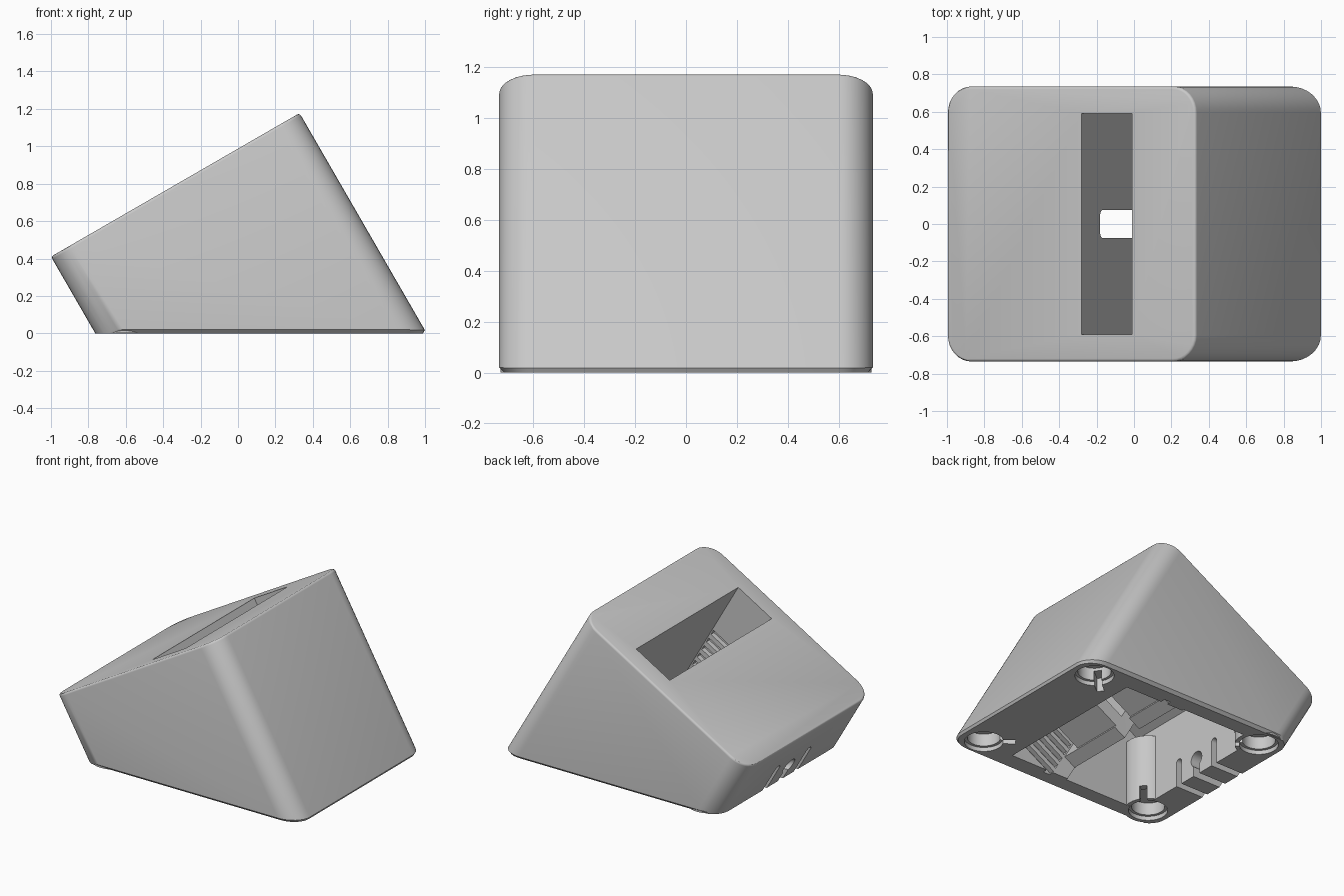
import bpy, bmesh, math
from mathutils import Matrix, Vector

cube = bpy.data.objects.get("Cube")
if cube:
    bpy.data.objects.remove(cube, do_unlink=True)

grey = bpy.data.materials.new("light_grey")
grey.use_nodes = True
grey.diffuse_color = (0.58, 0.58, 0.58, 1)
grey.node_tree.nodes["Principled BSDF"].inputs["Base Color"].default_value = (0.58, 0.58, 0.58, 1)

# Tilted frame: u runs up the sloped top, v is the top's normal
TILT = Matrix.Translation((-1, 0, 0.41)) @ Matrix.Rotation(math.radians(-30), 4, 'Y')
FLAT = Matrix.Identity(4)


def finish(name, bm, frame=FLAT):
    bmesh.ops.transform(bm, matrix=frame, verts=bm.verts)
    bmesh.ops.recalc_face_normals(bm, faces=bm.faces)
    mesh = bpy.data.meshes.new(name)
    bm.to_mesh(mesh)
    bm.free()
    mesh.materials.append(grey)
    obj = bpy.data.objects.new(name, mesh)
    bpy.context.collection.objects.link(obj)
    return obj


def box_bm(lo, hi):
    bm = bmesh.new()
    bmesh.ops.create_cube(bm, size=1)
    for v in bm.verts:
        v.co = Vector([(a + b) / 2 + c * (b - a) for a, b, c in zip(lo, hi, v.co)])
    return bm


def box(name, lo, hi, frame=FLAT, axis=None, radius=0):
    bm = box_bm(lo, hi)
    if axis is not None:
        round_edges(bm, axis, radius)
    return finish(name, bm, frame)


def round_edges(bm, axis, radius):
    along = [e for e in bm.edges
             if abs((e.verts[0].co - e.verts[1].co).normalized()[axis]) > 0.9]
    bmesh.ops.bevel(bm, geom=along, offset=radius, segments=8, profile=0.5, affect='EDGES')


def cylinder(name, radius, depth, matrix):
    bm = bmesh.new()
    bmesh.ops.create_cone(bm, cap_ends=True, segments=40, radius1=radius, radius2=radius, depth=depth)
    return finish(name, bm, matrix)


def prism(name, points, half_width):
    bm = bmesh.new()
    face = bm.faces.new([bm.verts.new((x, -half_width, z)) for x, z in points])
    out = bmesh.ops.extrude_face_region(bm, geom=[face])["geom"]
    moved = [g for g in out if isinstance(g, bmesh.types.BMVert)]
    bmesh.ops.translate(bm, verts=moved, vec=(0, 2 * half_width, 0))
    return finish(name, bm)


def combine(target, tool, operation):
    mod = target.modifiers.new(tool.name, 'BOOLEAN')
    mod.object, mod.operation, mod.solver = tool, operation, 'EXACT'
    bpy.context.view_layer.objects.active = target
    bpy.ops.object.modifier_apply(modifier=mod.name)
    bpy.data.objects.remove(tool, do_unlink=True)


def cut(tool):
    combine(body, tool, 'DIFFERENCE')


def add(tool):
    combine(body, tool, 'UNION')


def tilted(u, v):
    p = TILT @ Vector((u, 0, v))
    return p.x, p.z


# Wedge body: tilted rounded block sliced level at the ground
bm = box_bm((0, -0.735, -1.7), (1.535, 0.735, 0))
round_edges(bm, 2, 0.14)
rim = [e for e in bm.edges if all(abs(v.co.z) < 1e-5 for v in e.verts)]
bmesh.ops.bevel(bm, geom=rim, offset=0.015, segments=3, profile=0.5, affect='EDGES')
bmesh.ops.transform(bm, matrix=TILT, verts=bm.verts)
bmesh.ops.bisect_plane(bm, geom=bm.verts[:] + bm.edges[:] + bm.faces[:],
                       plane_co=(0, 0, 0), plane_no=(0, 0, 1), clear_inner=True)
bmesh.ops.holes_fill(bm, edges=[e for e in bm.edges if e.is_boundary], sides=0)
bmesh.ops.recalc_face_normals(bm, faces=bm.faces)
bm.normal_update()
foot = [e for e in bm.edges if all(abs(v.co.z) < 1e-4 for v in e.verts)
        and max(f.normal.z for f in e.link_faces) > -0.2]
bmesh.ops.bevel(bm, geom=foot, offset=0.02, segments=1, affect='EDGES')
body = finish("dock_body", bm)

# Hollow underside beside the slot, then the slot itself
SLOT0, SLOT1 = 0.83, 1.143
cut(prism("hollow", [(-0.54, -0.1), (-0.54, 0.54), tilted(0.73, -0.12), tilted(0.73, -1.01)], 0.605))
cut(box("slot", (SLOT0, -0.59, -1.4), (SLOT1, 0.59, 0.1), TILT))
cut(box("slot_outlet", (0.6, -0.59, -1.5), (SLOT1, 0.59, -0.77), TILT))

# Shelf the device rests on
add(box("shelf", (SLOT0 - 0.06, -0.47, -0.75), (SLOT0 + 0.2, 0.47, -0.65), TILT))

# Cable notch through the slot wall and the shelf
cut(box("cable_notch", (0.68, -0.075, -1.4), (SLOT1 - 0.02, 0.075, -0.2), TILT, 0, 0.03))

# Grooved slot ends
for side in (-1, 1):
    for i in range(8):
        y0, y1 = sorted((side * 0.56, side * 0.625))
        v = -0.42 - i * 0.075
        cut(box("groove", (SLOT0 + 0.01, y0, v - 0.04), (SLOT1 - 0.01, y1, v), TILT))

# Corner bosses in the hollow
for side in (-1, 1):
    add(cylinder("boss", 0.16, 0.48, Matrix.Translation((-0.6, side * 0.57, 0.241))))

# Round foot recesses with a slit pointing inwards
for x in (-0.6, 0.82):
    for y in (-0.57, 0.57):
        place = Matrix.Translation((x, y, 0))
        cut(cylinder("recess", 0.13, 0.06, place))
        cut(cylinder("recess_core", 0.11, 0.24, place))
        angle = math.atan2(-y, 0.11 - x)
        cut(box("slit", (0, -0.025, -0.1), (0.21, 0.025, 0.1),
                place @ Matrix.Rotation(angle, 4, 'Z')))

# Cable exits in the low wall: a round hole with a throat, and two slits
cut(cylinder("cable_hole", 0.055, 0.5, Matrix.Translation((-0.7, 0, 0.12)) @ Matrix.Rotation(math.pi / 2, 4, 'Y')))
cut(box("cable_throat", (-0.95, -0.03, -0.1), (-0.45, 0.03, 0.12)))
for y in (-0.18, 0.18):
    cut(box("flex_slit", (-1, y - 0.025, -0.1), (-0.45, y + 0.025, 0.2), FLAT, 0, 0.024))

# Smooth the rounded corners, keep hard edges
bpy.ops.object.select_all(action='DESELECT')
body.select_set(True)
bpy.context.view_layer.objects.active = body
bpy.ops.object.shade_smooth_by_angle(angle=math.radians(30))
